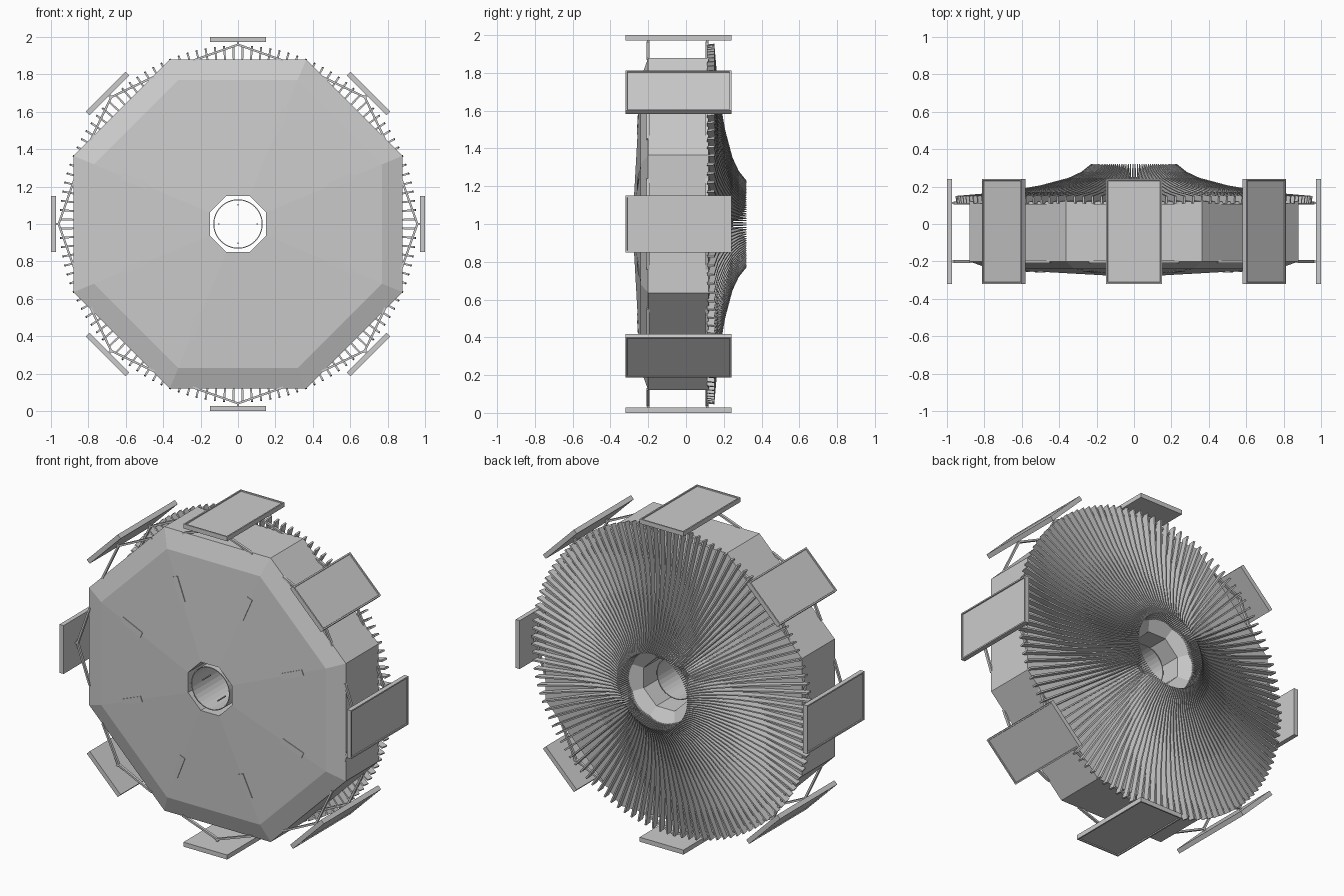
import bpy, bmesh
from math import sin, cos, pi

if "Cube" in bpy.data.objects:
    bpy.data.objects.remove(bpy.data.objects["Cube"])

C8 = cos(pi / 8)


def place(t, y, r, a):
    """Local tangent / depth / radius at angle a around the wheel axis."""
    return (r * sin(a) + t * cos(a), y, 1 + r * cos(a) - t * sin(a))


def finish(name, bm):
    bmesh.ops.recalc_face_normals(bm, faces=bm.faces)
    me = bpy.data.meshes.new(name)
    bm.to_mesh(me)
    bm.free()
    ob = bpy.data.objects.new(name, me)
    bpy.context.collection.objects.link(ob)
    return ob


def lathe(name, profile, n, offset=0.0, scale=1.0):
    """Closed profile (radius, y) swept around the wheel axis."""
    bm = bmesh.new()
    rings = [[bm.verts.new(place(0, y, r * scale, offset + 2 * pi * i / n))
              for r, y in profile] for i in range(n)]
    m = len(profile)
    for i in range(n):
        p, q = rings[i], rings[(i + 1) % n]
        for j in range(m):
            k = (j + 1) % m
            bm.faces.new((p[j], p[k], q[k], q[j]))
    return finish(name, bm)


def prism(bm, a, ring0, ring1):
    """Solid between two matching rings of local (t, y, r) points."""
    v0 = [bm.verts.new(place(*p, a)) for p in ring0]
    v1 = [bm.verts.new(place(*p, a)) for p in ring1]
    n = len(v0)
    bm.faces.new(v0)
    top = bm.faces.new(v1)
    for i in range(n):
        j = (i + 1) % n
        bm.faces.new((v0[i], v0[j], v1[j], v1[i]))
    return top


def box(bm, a, t, y, r):
    rect = [(t[0], y[0]), (t[1], y[0]), (t[1], y[1]), (t[0], y[1])]
    return prism(bm, a, [(p, q, r[0]) for p, q in rect],
                 [(p, q, r[1]) for p, q in rect])


# Octagonal drum with shallow conical front and open centre
lathe("drum_body", [(.15, -.275), (.77, -.24), (.88, -.2), (.88, .12),
                    (.6, .14), (.35, .19), (.23, .25), (.15, .2)],
      8, pi / 8, 1 / C8)

# Thin round sleeve inside the centre opening, with four fine rods
lathe("centre_sleeve", [(.127, -.27), (.132, -.27), (.132, .1), (.127, .1)], 32)
bm = bmesh.new()
for i in range(4):
    box(bm, i * pi / 2, (-.003, .003), (-.2, -.12), (.1, .106))
finish("centre_rods", bm)

# Radial cooling fins on the back, thinner toward the hub
fin = [(.95, .11), (.955, .15), (.7, .172), (.5, .207), (.35, .247),
       (.28, .28), (.23, .32), (.22, .23), (.35, .17), (.6, .12)]
bm = bmesh.new()
for i in range(120):
    sides = [[(s * (.0018 + .0035 * r), y, r) for r, y in fin] for s in (-1, 1)]
    prism(bm, 2 * pi * (i + .5) / 120, *sides)
finish("back_fins", bm)

# Flush bars on the front ridges
bm = bmesh.new()
for i in range(8):
    outline = [(-.018, .52), (.018, .52), (.018, .67), (-.018, .67)]
    depth = lambda r: -.275 + (r * C8 - .15) * .035 / .62
    prism(bm, (i + .5) * pi / 4, [(t, depth(r) + .03, r) for t, r in outline],
          [(t, depth(r) - .004, r) for t, r in outline])
finish("front_bars", bm)

# Outer panels with a thin raised frame
bm = bmesh.new()
for i in range(8):
    top = box(bm, i * pi / 4, (-.15, .15), (-.32, .24), (.972, 1.0))
    bmesh.ops.recalc_face_normals(bm, faces=bm.faces)
    bmesh.ops.inset_individual(bm, faces=[top], thickness=.012, depth=0)
    bmesh.ops.inset_individual(bm, faces=[top], thickness=.002, depth=-.006)
finish("outer_panels", bm)

# V struts, front and back, carrying each panel
bm = bmesh.new()
for i in range(8):
    for y in (-.2, .112):
        for s in (-1, 1):
            ys = (y - .008, y + .008)
            prism(bm, i * pi / 4,
                  [(s * .24, ys[0], .868), (s * .24, ys[1], .868),
                   (s * .24, ys[1], .88), (s * .24, ys[0], .88)],
                  [(0, ys[0], .953), (0, ys[1], .953),
                   (0, ys[1], .965), (0, ys[0], .965)])
        box(bm, i * pi / 4, (-.006, .006), (y - .006, y + .006), (.955, .975))
finish("panel_struts", bm)
